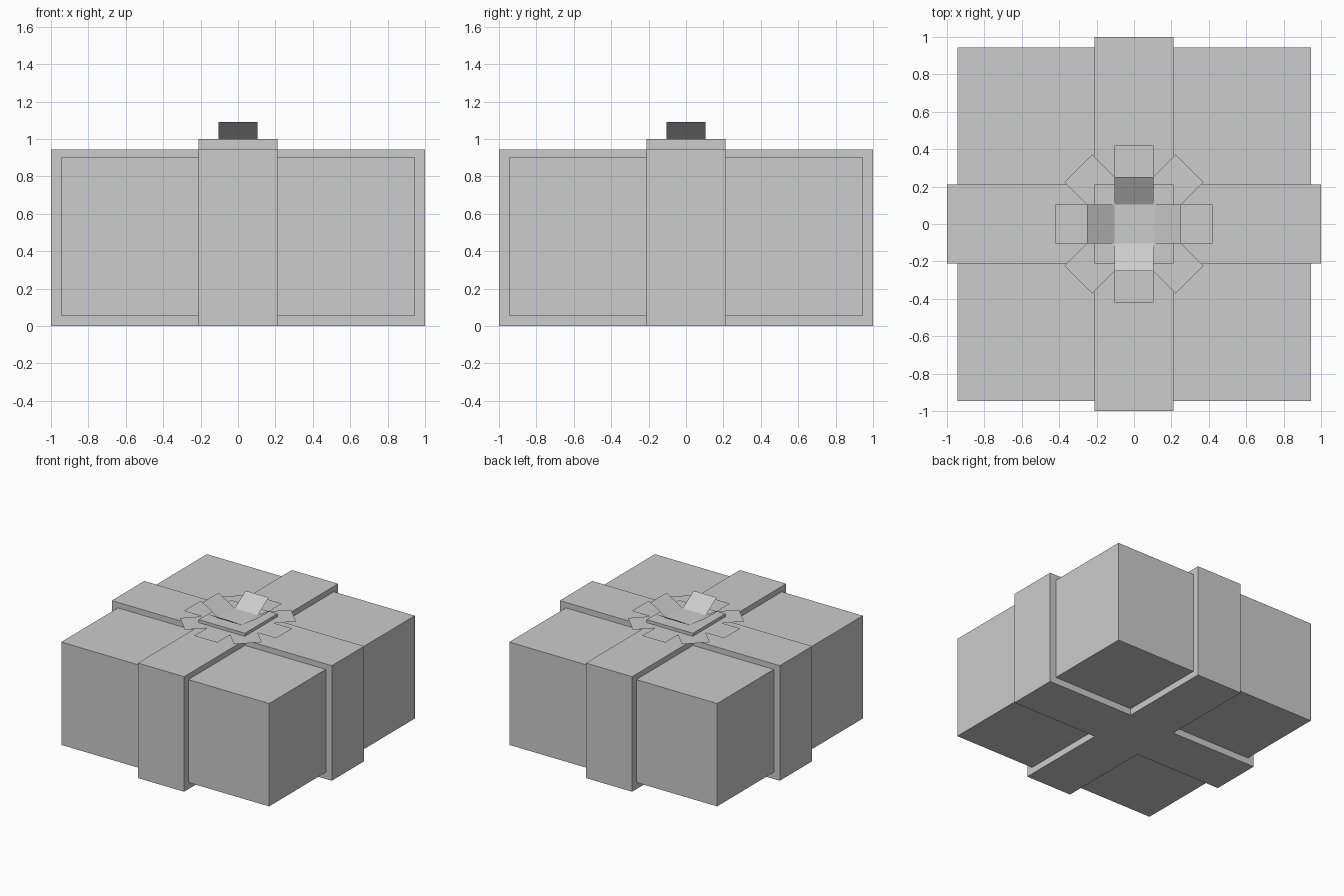
import bpy
import math
from mathutils import Matrix, Vector

if "Cube" in bpy.data.objects:
    bpy.data.objects.remove(bpy.data.objects["Cube"], do_unlink=True)

GREY = (0.604, 0.604, 0.604, 1.0)
mat = bpy.data.materials.new("plain grey")
mat.use_nodes = True
mat.diffuse_color = GREY
mat.node_tree.nodes["Principled BSDF"].inputs["Base Color"].default_value = GREY


def add_block(name, width, depth, bottom, top):
    """Flat-sided block centred on the z axis."""
    bpy.ops.mesh.primitive_cube_add(size=1, location=(0, 0, (bottom + top) / 2))
    obj = bpy.context.object
    obj.name = name
    obj.scale = (width, depth, top - bottom)
    bpy.ops.object.transform_apply(location=False, rotation=False, scale=True)
    obj.data.materials.append(mat)


def add_sheet(name, profile, half_width, angle):
    """Paper-thin strip: a radial (distance, height) profile turned about z."""
    turn = Matrix.Rotation(angle, 3, "Z")
    verts = [turn @ Vector((r, side * half_width, z))
             for r, z in profile for side in (-1, 1)]
    faces = [(2 * i, 2 * i + 2, 2 * i + 3, 2 * i + 1)
             for i in range(len(profile) - 1)]
    mesh = bpy.data.meshes.new(name)
    mesh.from_pydata(verts, [], faces)
    mesh.materials.append(mat)
    obj = bpy.data.objects.new(name, mesh)
    bpy.context.collection.objects.link(obj)


# Box and the two ribbons wrapped around it
BAND = 0.42
add_block("gift_box", 1.89, 1.89, 0.055, 0.9)
add_block("ribbon_across", 2, BAND, 0, 0.945)
add_block("ribbon_lengthwise", BAND, 2, 0, 0.945)

# Square knot carrying the bow
add_block("bow_knot", BAND, BAND, 0.945, 1.0)

# Flat lower bow: eight petals radiating from under the knot
HALF = 0.105
for i in range(8):
    add_sheet(f"lower_petal_{i + 1}", [(0.12, 0.975), (0.42, 0.975)],
              HALF, i * math.pi / 4)

# Upper bow: four petals flaring up and out from the knot
for i in range(4):
    add_sheet(f"upper_petal_{i + 1}", [(HALF, 1.0), (0.25, 1.09)],
              HALF, i * math.pi / 2)
